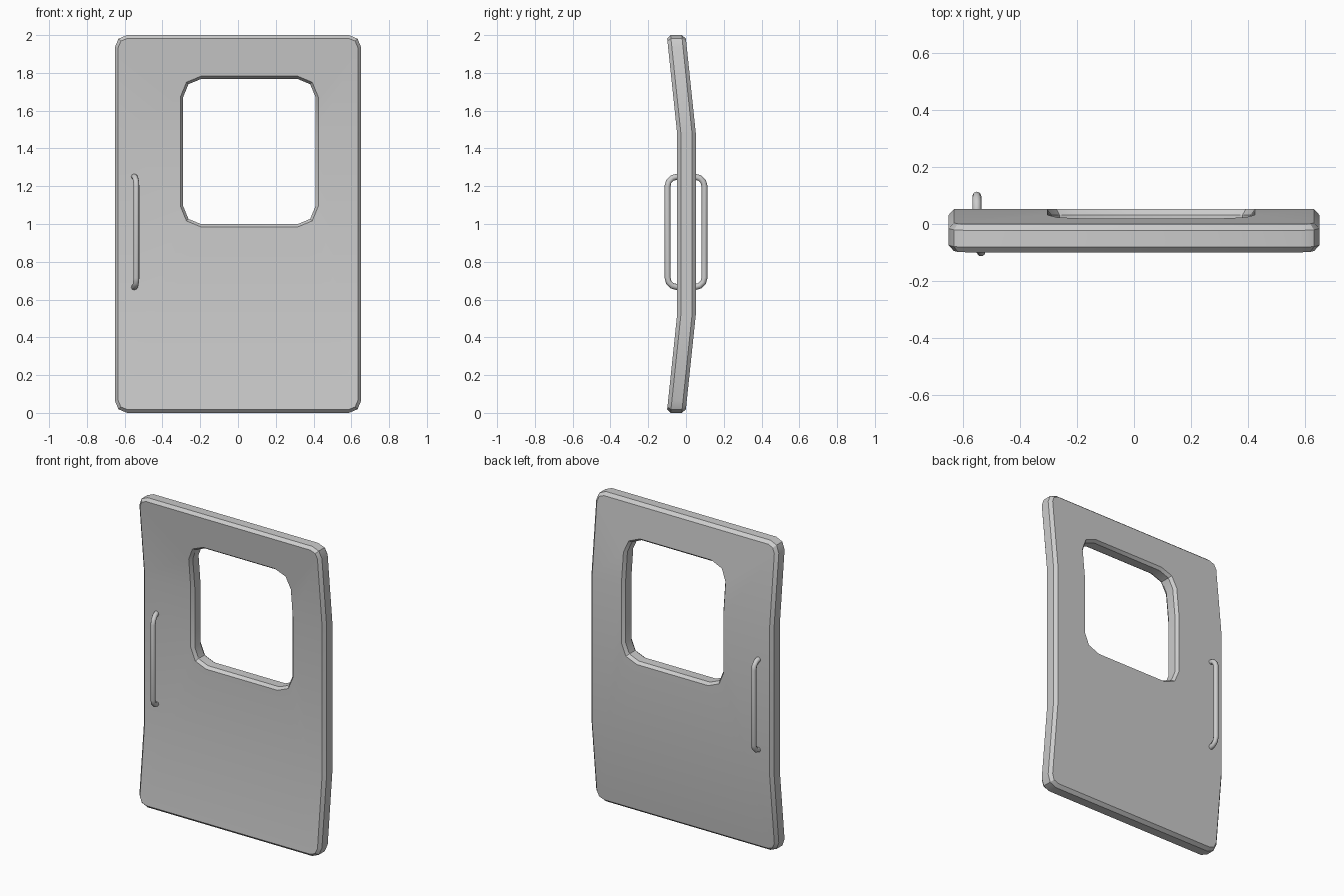
import bpy, bmesh, math
from mathutils import Vector

if "Cube" in bpy.data.objects:
    bpy.data.objects.remove(bpy.data.objects["Cube"])


def finish(obj, angle=30):
    bpy.ops.object.select_all(action='DESELECT')
    obj.select_set(True)
    bpy.context.view_layer.objects.active = obj
    if obj.type == 'CURVE':
        bpy.ops.object.convert(target='MESH')
    bpy.ops.object.shade_smooth_by_angle(angle=math.radians(angle))


def rounded_rect(x0, x1, z0, z1, r, inset=0.0, steps=2):
    """Points of a rectangle whose corners are rounded in a few steps."""
    x0, x1, z0, z1, r = x0 + inset, x1 - inset, z0 + inset, z1 - inset, r - inset
    centres = [(x1 - r, z1 - r), (x0 + r, z1 - r), (x0 + r, z0 + r), (x1 - r, z0 + r)]
    pts = []
    for q, (cx, cz) in enumerate(centres):
        for s in range(steps + 1):
            a = math.pi / 2 * (q + s / steps)
            pts.append((cx + r * math.cos(a), cz + r * math.sin(a)))
    return pts


# Door panel: a closed loop of rings around the rim and through the window
RIM = (-0.652, 0.652, 0.0, 2.0, 0.065)
WINDOW = (-0.305, 0.425, 0.984, 1.783, 0.11)
FRONT, BACK, CHAMFER = -0.047, 0.052, 0.02
rings = [
    (RIM, 0.018, FRONT), (RIM, 0.0, FRONT + CHAMFER),
    (RIM, 0.0, BACK - CHAMFER), (RIM, 0.018, BACK),
    (WINDOW, 0.0, BACK), (WINDOW, 0.015, BACK - CHAMFER),
    (WINDOW, 0.015, FRONT + CHAMFER), (WINDOW, 0.0, FRONT),
]
bm = bmesh.new()
loops = [[bm.verts.new((x, y, z)) for x, z in rounded_rect(*shape, inset=i)]
         for shape, i, y in rings]
for k, a in enumerate(loops):
    b = loops[(k + 1) % len(loops)]
    for j in range(len(a)):
        n = (j + 1) % len(a)
        bm.faces.new((a[j], a[n], b[n], b[j]))

# Bend the upper and lower quarter towards the front
BENDS = (0.52, 1.48)
for z in BENDS:
    bmesh.ops.bisect_plane(bm, geom=bm.verts[:] + bm.edges[:] + bm.faces[:],
                           plane_co=(0, 0, z), plane_no=(0, 0, 1))
for v in bm.verts:
    over = max(BENDS[0] - v.co.z, v.co.z - BENDS[1], 0.0)
    v.co.y -= 0.105 * over
bmesh.ops.recalc_face_normals(bm, faces=bm.faces[:])
mesh = bpy.data.meshes.new("door_panel")
bm.to_mesh(mesh)
bm.free()
panel = bpy.data.objects.new("door_panel", mesh)
bpy.context.collection.objects.link(panel)
finish(panel)


# Handles: bent round bars on both faces
def handle(name, side, lean):
    base, out, top, bottom, r = 0.03, 0.098, 1.25, 0.666, 0.05
    path = [(base, top)]
    for cz, start in ((top - r, 90), (bottom + r, 0)):
        for s in range(4):
            a = math.radians(start - 30 * s)
            path.append((out - r + r * math.cos(a), cz + r * math.sin(a)))
    path.append((base, bottom))
    curve = bpy.data.curves.new(name, 'CURVE')
    curve.dimensions = '3D'
    curve.bevel_depth = 0.016
    curve.bevel_resolution = 2
    curve.use_fill_caps = True
    spline = curve.splines.new('POLY')
    spline.points.add(len(path) - 1)
    for p, (d, z) in zip(spline.points, path):
        x = -0.553 + lean * (d - base) / (out - base)
        p.co = (x, side * d, z, 1)
    obj = bpy.data.objects.new(name, curve)
    bpy.context.collection.objects.link(obj)
    finish(obj, 50)


handle("front_handle", -1, 0.015)
handle("back_handle", 1, 0.0)
